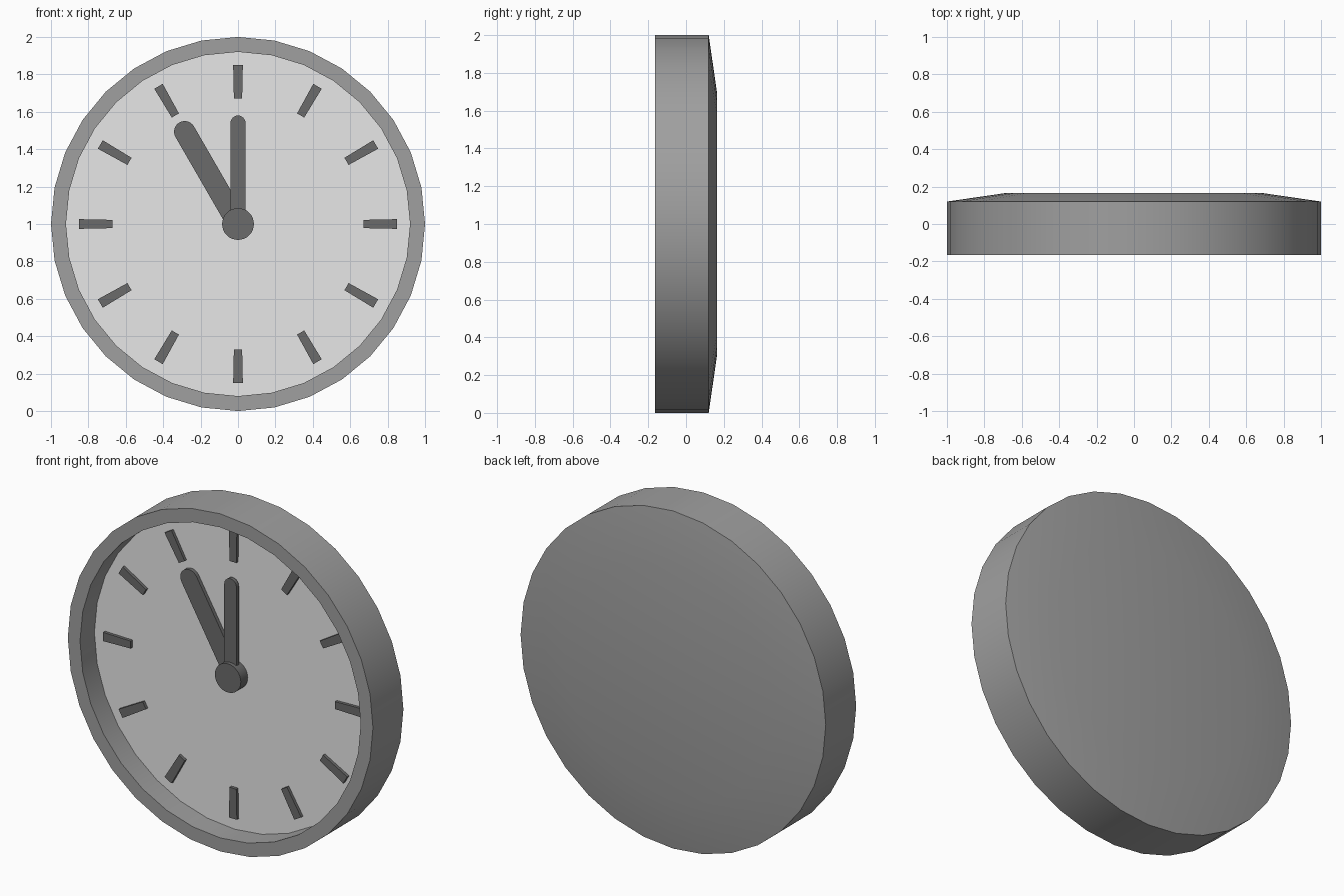
import bpy, bmesh, math

if "Cube" in bpy.data.objects:
    bpy.data.objects.remove(bpy.data.objects["Cube"])

CZ = 1.0          # height of the clock centre
FACE_Y = -0.03    # depth of the dial


def material(name, v):
    m = bpy.data.materials.new(name)
    m.diffuse_color = (v, v, v, 1)
    m.use_nodes = True
    m.node_tree.nodes["Principled BSDF"].inputs["Base Color"].default_value = m.diffuse_color
    return m


CASE = material("case grey", 0.35)
DIAL = material("dial light grey", 0.80)
DARK = material("dark grey", 0.145)


def finish(name, bm, mats):
    bmesh.ops.recalc_face_normals(bm, faces=bm.faces)
    me = bpy.data.meshes.new(name)
    bm.to_mesh(me)
    bm.free()
    for m in mats:
        me.materials.append(m)
    ob = bpy.data.objects.new(name, me)
    bpy.context.collection.objects.link(ob)
    bpy.ops.object.select_all(action='DESELECT')
    ob.select_set(True)
    bpy.context.view_layer.objects.active = ob
    bpy.ops.object.shade_smooth_by_angle(angle=math.radians(30))
    return ob


def prism(name, pts, y_front, y_back, mat):
    """Extrude an outline (x, z relative to the clock centre) along y."""
    bm = bmesh.new()
    front = [bm.verts.new((x, y_front, CZ + z)) for x, z in pts]
    back = [bm.verts.new((x, y_back, CZ + z)) for x, z in pts]
    bm.faces.new(front)
    bm.faces.new(back)
    n = len(pts)
    for i in range(n):
        j = (i + 1) % n
        bm.faces.new((front[i], front[j], back[j], back[i]))
    return finish(name, bm, [mat])


def turned(pts, a):
    """Rotate an outline clockwise by angle a."""
    c, s = math.cos(a), math.sin(a)
    return [(x * c + z * s, z * c - x * s) for x, z in pts]


# case: turned profile with recessed dial and shallow tapered back
N = 32
profile = [(0.92, FACE_Y), (0.92, -0.165), (1.0, -0.165), (1.0, 0.12), (0.69, 0.165)]
bm = bmesh.new()
rings = [[bm.verts.new((r * math.sin(2 * math.pi * i / N), y,
                        CZ + r * math.cos(2 * math.pi * i / N))) for i in range(N)]
         for r, y in profile]
for a, b in zip(rings, rings[1:]):
    for i in range(N):
        j = (i + 1) % N
        bm.faces.new((a[i], a[j], b[j], b[i]))
bm.faces.new(rings[0]).material_index = 1
bm.faces.new(rings[-1])
finish("case", bm, [CASE, DIAL])

# hour marks
mark = [(-0.022, 0.67), (0.022, 0.67), (0.026, 0.85), (-0.026, 0.85)]
for k in range(12):
    prism(f"hour_mark_{k + 1}", turned(mark, math.radians(30 * (k + 1))),
          -0.048, FACE_Y + 0.005, DARK)


# hands with rounded tips
def hand(name, length, r, angle, y_front, y_back):
    tip = [(r * math.cos(math.pi * i / 12), length + r * math.sin(math.pi * i / 12))
           for i in range(13)]
    outline = [(-r, 0), (r, 0)] + tip
    prism(name, turned(outline, math.radians(angle)), y_front, y_back, DARK)


hand("hour_hand", 0.57, 0.057, -30, -0.052, FACE_Y + 0.005)
hand("minute_hand", 0.54, 0.04, 0, -0.072, -0.05)

# hub
hub = [(0.085 * math.cos(2 * math.pi * i / 32), 0.085 * math.sin(2 * math.pi * i / 32))
       for i in range(32)]
prism("hub", hub, -0.095, FACE_Y + 0.005, DARK)
